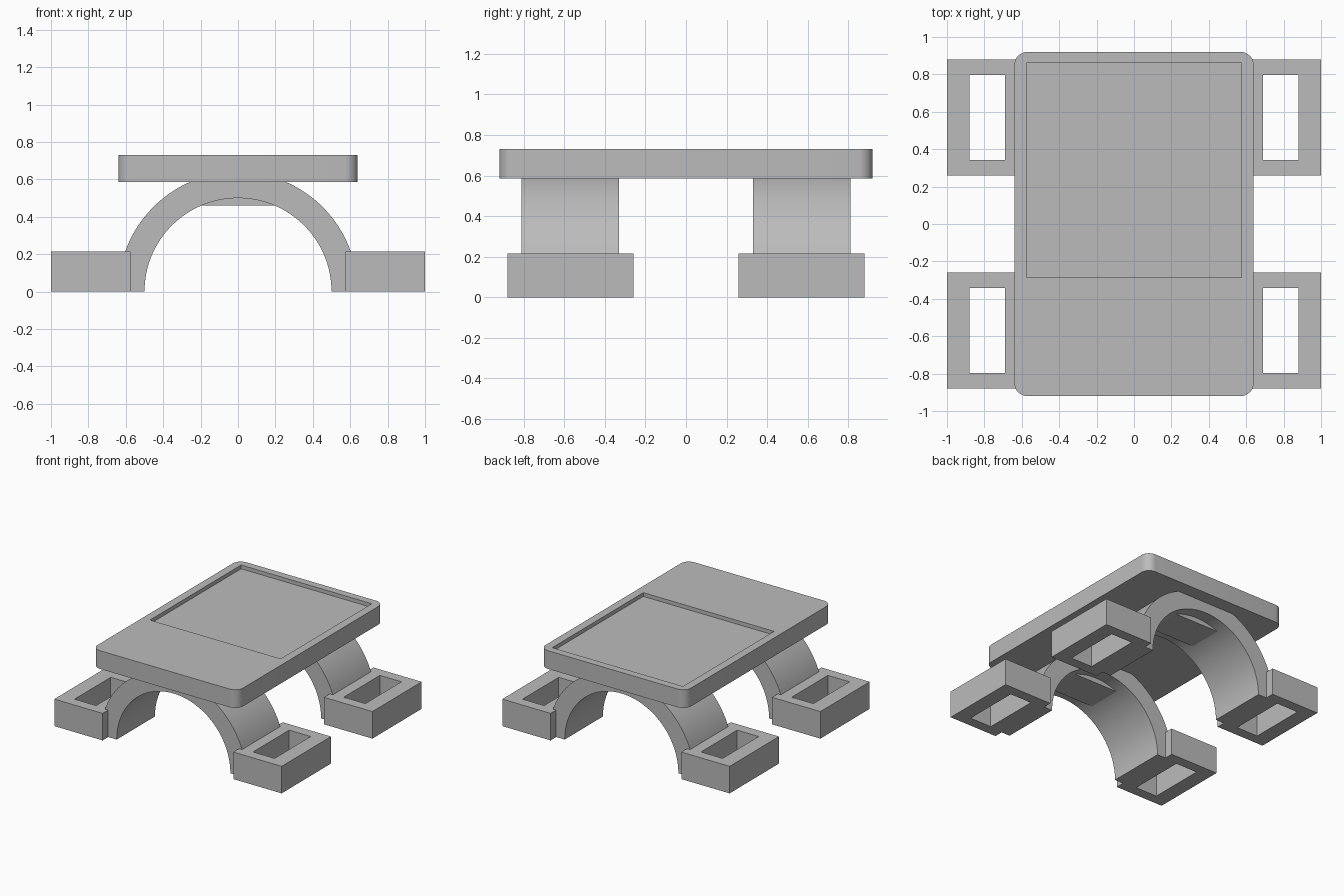
import bpy, bmesh
from math import pi, cos, sin, radians

default_cube = bpy.data.objects.get("Cube")
if default_cube:
    bpy.data.objects.remove(default_cube, do_unlink=True)

grey = bpy.data.materials.new("plain_grey")
grey.use_nodes = True
GREY = (0.5, 0.5, 0.5, 1)
grey.diffuse_color = GREY
grey.node_tree.nodes["Principled BSDF"].inputs["Base Color"].default_value = GREY


def make_object(name, bm):
    bmesh.ops.recalc_face_normals(bm, faces=bm.faces)
    mesh = bpy.data.meshes.new(name)
    bm.to_mesh(mesh)
    bm.free()
    mesh.materials.append(grey)
    obj = bpy.data.objects.new(name, mesh)
    bpy.context.collection.objects.link(obj)
    return obj


def box(name, low, high, corner=0):
    """Box between two corners, optionally with rounded upright edges."""
    bm = bmesh.new()
    bmesh.ops.create_cube(bm, size=1)
    for v in bm.verts:
        v.co = [high[i] if v.co[i] > 0 else low[i] for i in range(3)]
    if corner:
        upright = [e for e in bm.edges
                   if abs(e.verts[0].co.z - e.verts[1].co.z) > 0.01]
        bmesh.ops.bevel(bm, geom=upright, offset=corner, segments=8,
                        profile=0.5, affect='EDGES')
    return make_object(name, bm)


def cut(obj, low, high):
    """Subtract a box and bake the result."""
    cutter = box("cutter", low, high)
    cutter.hide_render = True
    mod = obj.modifiers.new("cut", 'BOOLEAN')
    mod.operation = 'DIFFERENCE'
    mod.solver = 'EXACT'
    mod.object = cutter
    graph = bpy.context.evaluated_depsgraph_get()
    baked = bpy.data.meshes.new_from_object(obj.evaluated_get(graph))
    obj.modifiers.clear()
    obj.data = baked
    bpy.data.objects.remove(cutter, do_unlink=True)


def smooth(obj):
    bpy.ops.object.select_all(action='DESELECT')
    obj.select_set(True)
    bpy.context.view_layer.objects.active = obj
    bpy.ops.object.shade_smooth_by_angle(angle=radians(30))


def arch(name, inner, outer, y0, y1, steps=64):
    """Half ring standing on the ground, extruded along y."""
    bm = bmesh.new()
    angles = [pi * i / steps for i in range(steps + 1)]
    rows = [[bm.verts.new((r * cos(a), y, r * sin(a)))
             for r, y in ((inner, y0), (outer, y0), (outer, y1), (inner, y1))]
            for a in angles]
    for a, b in zip(rows, rows[1:]):
        for i in range(4):
            j = (i + 1) % 4
            bm.faces.new((a[i], a[j], b[j], b[i]))
    bm.faces.new(rows[0])
    bm.faces.new(rows[-1])
    return make_object(name, bm)


# Top plate with a shallow rectangular recess towards the back
plate = box("top_plate", (-0.64, -0.92, 0.585), (0.64, 0.92, 0.73), corner=0.07)
cut(plate, (-0.575, -0.285, 0.7), (0.575, 0.86, 0.8))
smooth(plate)

for end, sy in (("front", -1), ("back", 1)):
    mid = sy * 0.57

    # Arched leg and the flat pad under its crown
    smooth(arch(end + "_arch", 0.5, 0.64, mid - 0.24, mid + 0.24))
    box(end + "_crown_pad", (-0.22, mid - 0.14, 0.46), (0.22, mid + 0.14, 0.56))

    # Hollow feet on both sides
    for side, sx in (("right", -1), ("left", 1)):
        xs = sorted((sx * 0.575, sx * 1.0))
        hole = sorted((sx * 0.69, sx * 0.88))
        foot = box(f"{end}_{side}_foot", (xs[0], mid - 0.31, 0), (xs[1], mid + 0.31, 0.215))
        cut(foot, (hole[0], mid - 0.227, -0.1), (hole[1], mid + 0.227, 0.4))
